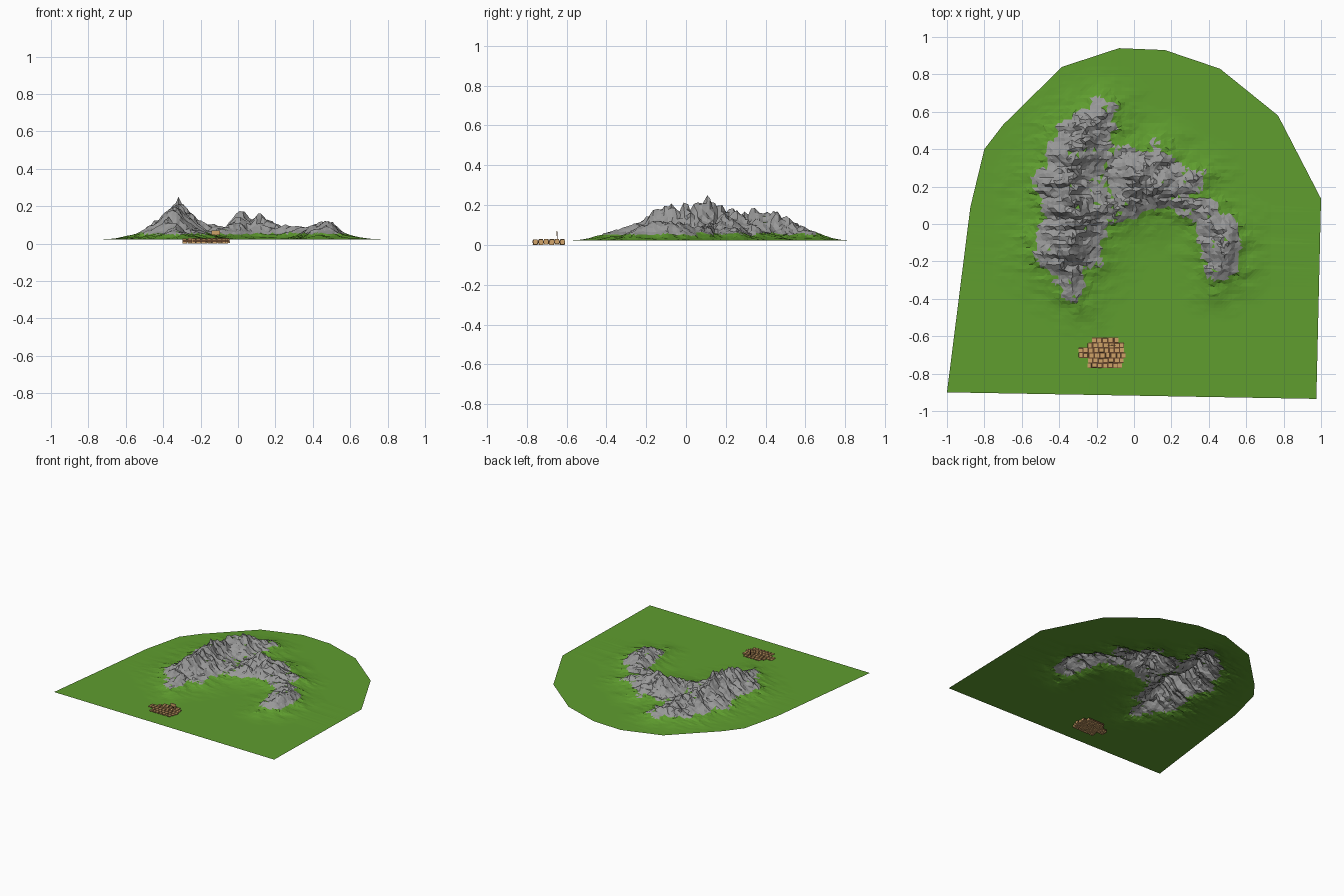
import bpy, bmesh, math, random
from mathutils import Vector, noise

if "Cube" in bpy.data.objects:
    bpy.data.objects.remove(bpy.data.objects["Cube"])

random.seed(4)
GROUND = 0.021


def material(name, rgb):
    m = bpy.data.materials.new(name)
    m.diffuse_color = (*rgb, 1)
    m.use_nodes = True
    m.node_tree.nodes["Principled BSDF"].inputs["Base Color"].default_value = m.diffuse_color
    return m


grass = material("grass green", (0.115, 0.34, 0.028))
rock = material("rock grey", (0.32, 0.32, 0.32))
tan = material("paving tan", (0.62, 0.36, 0.14))
brown = material("joint brown", (0.13, 0.06, 0.025))


def add_object(name, bm, mats):
    me = bpy.data.meshes.new(name)
    bm.to_mesh(me)
    bm.free()
    for m in mats:
        me.materials.append(m)
    ob = bpy.data.objects.new(name, me)
    bpy.context.collection.objects.link(ob)
    return ob


def add_box(bm, x, y, z, sx, sy, sz):
    verts = bmesh.ops.create_cube(bm, size=1)["verts"]
    for v in verts:
        v.co = Vector((x + v.co.x * sx, y + v.co.y * sy, z + v.co.z * sz))
    return verts


# Mountain ridge lines: x, y, crest height
RIDGES = [
    [(-.28, -.43, .05), (-.34, -.3, .09), (-.36, -.2, .13), (-.35, -.1, .19),
     (-.32, 0, .185), (-.31, .1, .205), (-.35, .2, .18), (-.34, .3, .15),
     (-.28, .4, .18), (-.25, .5, .13), (-.17, .6, .085), (-.1, .63, .055)],
    [(-.31, .08, .17), (-.2, .07, .12), (-.08, .09, .085), (0, .15, .12),
     (.02, .25, .165), (.12, .2, .14), (.2, .17, .11), (.3, .12, .09),
     (.4, .05, .09), (.46, -.08, .12), (.48, -.18, .11), (.43, -.31, .06)],
    [(.02, .25, .15), (.14, .36, .09)],
    [(.12, .22, .13), (.36, .24, .07)],
    [(-.28, .32, .13), (-.08, .38, .06)],
    [(-.17, .6, .08), (-.08, .52, .055)],
]


def ridge_height(x, y):
    """Highest falloff from any ridge segment."""
    best = 0
    for line in RIDGES:
        for a, b in zip(line, line[1:]):
            dx, dy = b[0] - a[0], b[1] - a[1]
            t = ((x - a[0]) * dx + (y - a[1]) * dy) / (dx * dx + dy * dy)
            t = min(1, max(0, t))
            d = math.hypot(x - a[0] - t * dx, y - a[1] - t * dy)
            h = a[2] + t * (b[2] - a[2]) - GROUND
            width = 0.07 + 0.32 * h
            best = max(best, h * math.exp(-(d / width) ** 1.25))
    return best


def terrain_height(x, y):
    # Warped position gives jagged spurs running across the main ridge
    wx = x + 0.035 * noise.noise(Vector((x * 9, y * 16, 3)))
    wy = y + 0.03 * noise.noise(Vector((x * 9, y * 9, 8)))
    h = ridge_height(wx, wy)
    rib = 1 - 2 * abs(noise.noise(Vector((x * 6, y * 17, 1))))
    fine = noise.noise(Vector((x * 24, y * 34, 5)))
    h *= 1 + 0.28 * (rib - 0.45) + 0.2 * fine
    return GROUND + max(0, h - 0.0015)


# Terrain sheet: outline cut into a grid, raised, coloured by height
OUTLINE = [(-1, -.9), (.975, -.935), (1, .135), (.77, .58), (.46, .83),
           (.165, .93), (-.08, .94), (-.385, .84), (-.7, .53), (-.8, .4),
           (-.875, .09)]
bm = bmesh.new()
bm.faces.new([bm.verts.new((x, y, GROUND)) for x, y in OUTLINE])
STEP = 0.019
for axis, low, high in ((0, -.75, .75), (1, -.62, .86)):
    normal = Vector((1, 0, 0)) if axis == 0 else Vector((0, 1, 0))
    for i in range(int((high - low) / STEP) + 1):
        bmesh.ops.bisect_plane(
            bm, geom=bm.verts[:] + bm.edges[:] + bm.faces[:],
            plane_co=normal * (low + i * STEP), plane_no=normal)
for v in bm.verts:
    if not v.is_boundary:
        x, y = v.co.x, v.co.y
        v.co.z = terrain_height(x, y)
        if v.co.z > GROUND + 0.015:
            v.co.x += random.uniform(-.006, .006)
            v.co.y += random.uniform(-.006, .006)
bmesh.ops.triangulate(bm, faces=bm.faces[:])
bm.normal_update()
for f in bm.faces:
    c = f.calc_center_median()
    limit = 0.054 + 0.014 * noise.noise(Vector((c.x * 14, c.y * 14, 2)))
    f.material_index = 1 if c.z > limit and f.normal.z < 0.985 else 0
add_object("mountain_terrain", bm, [grass, rock])

# Paving stones: rows of y and x extents, with uneven blocks
PITCH = 0.0275
ROWS = [(-.757, -.25, -.06), (-.729, -.25, -.05), (-.702, -.30, -.04),
        (-.675, -.30, -.05), (-.648, -.25, -.05), (-.621, -.23, -.08)]
stones, bed = bmesh.new(), bmesh.new()
for y, x0, x1 in ROWS:
    n = round((x1 - x0) / PITCH)
    pitch = (x1 - x0) / n
    for i in range(n):
        x = x0 + (i + .5) * pitch + random.uniform(-.002, .002)
        verts = add_box(stones, x, y + random.uniform(-.002, .002),
                        .015 + random.uniform(-.002, .002),
                        pitch - .005, PITCH - .005, .026)
        for v in verts:
            if v.co.z > .02:
                v.co.x += (x - v.co.x) * .12
                v.co.y += (y - v.co.y) * .12
    add_box(bed, (x0 + x1) / 2, y, .0165, x1 - x0 - .012, PITCH, .013)
add_object("paving_stones", stones, [tan])
add_object("paving_bed", bed, [brown])

# Small sign standing on the paving
bm = bmesh.new()
add_box(bm, -.118, -.65, .057, .046, .003, .024)
add_object("sign_board", bm, [tan])
bm = bmesh.new()
add_box(bm, -.118, -.647, .043, .004, .003, .05)
add_object("sign_post", bm, [brown])
